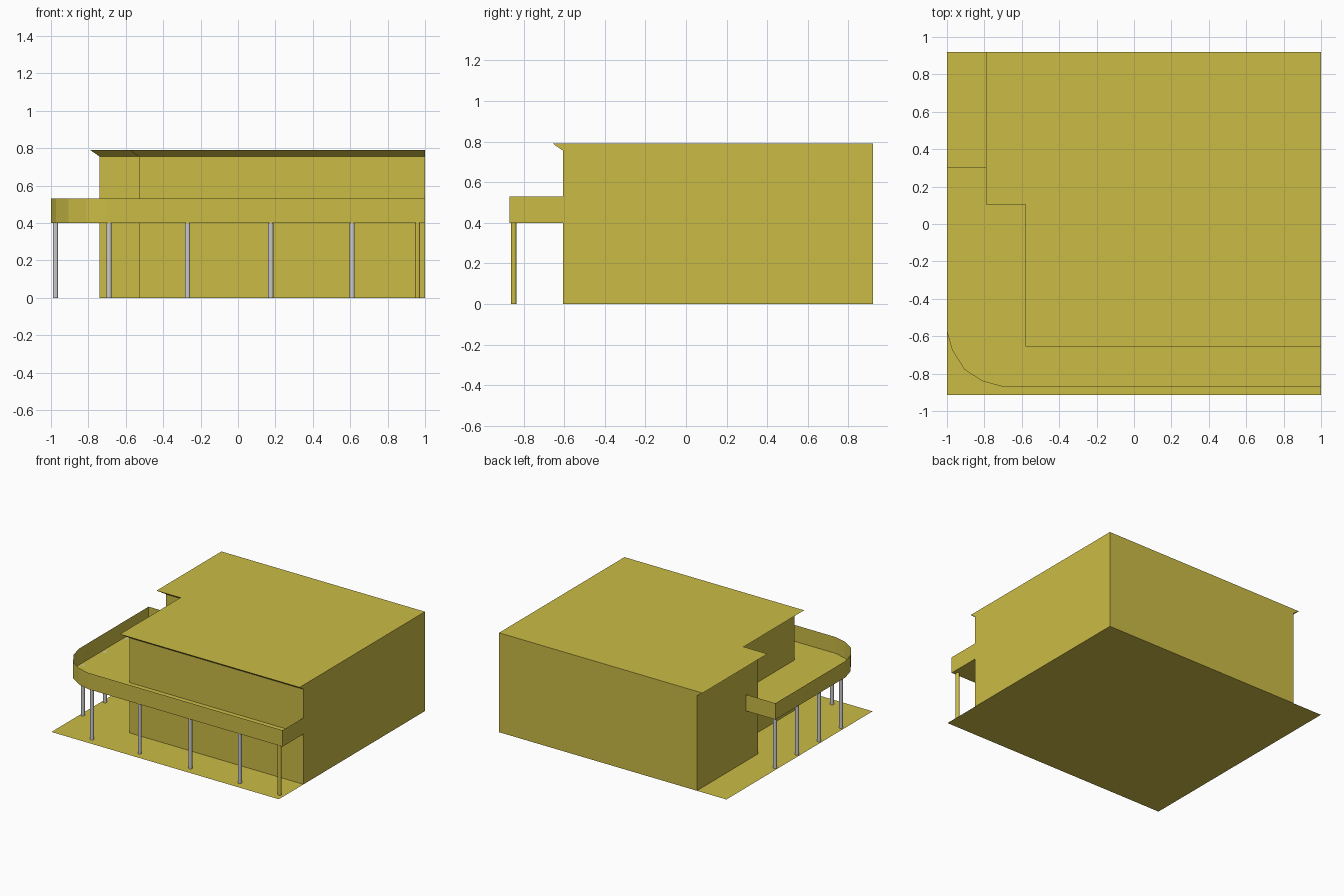
import bpy
import bmesh

if "Cube" in bpy.data.objects:
    bpy.data.objects.remove(bpy.data.objects["Cube"])

ochre = bpy.data.materials.new("ochre")
ochre.diffuse_color = (0.6, 0.5, 0.06, 1)
ochre.use_nodes = True
ochre.node_tree.nodes["Principled BSDF"].inputs["Base Color"].default_value = ochre.diffuse_color


def finish(bm, name, mat=None):
    mesh = bpy.data.meshes.new(name)
    bm.to_mesh(mesh)
    bm.free()
    obj = bpy.data.objects.new(name, mesh)
    bpy.context.collection.objects.link(obj)
    if mat:
        mesh.materials.append(mat)
    return obj


def ring(bm, outline, z):
    return [bm.verts.new((x, y, z)) for x, y in outline]


def skirt(bm, low, high, count=None):
    # quads between two rings; count limits how many edges get a wall
    n = len(low)
    for i in range(n if count is None else count):
        j = (i + 1) % n
        bm.faces.new((low[i], low[j], high[j], high[i]))


# Site slab: a flat sheet at ground level
bm = bmesh.new()
bm.faces.new(ring(bm, [(-1, -0.915), (1, -0.915), (1, 0.92), (-1, 0.92)], 0))
finish(bm, "ground_slab", ochre)


# Building: stepped footprint, with eaves flaring out on the front and left
def footprint(eave):
    return [(1, 0.92), (-0.74 - eave, 0.92), (-0.74 - eave, 0.155 - eave),
            (-0.53 - eave, 0.155 - eave), (-0.53 - eave, -0.605 - eave),
            (1, -0.605 - eave)]


bm = bmesh.new()
base = ring(bm, footprint(0), 0)
wall_top = ring(bm, footprint(0), 0.755)
roof = ring(bm, footprint(0.05), 0.79)
bm.faces.new(base[::-1])
skirt(bm, base, wall_top)
skirt(bm, wall_top, roof)
bm.faces.new(roof)
bmesh.ops.recalc_face_normals(bm, faces=bm.faces)
finish(bm, "building", ochre)

# Balcony: thin deck wrapping the corner, with a parapet on its open edges
outer = [(-0.74, 0.305), (-1, 0.305), (-1, -0.575), (-0.972, -0.675),
         (-0.905, -0.78), (-0.81, -0.84), (-0.71, -0.868), (1, -0.868),
         (1, -0.605)]
inner = [(-0.53, -0.605), (-0.53, 0.155), (-0.74, 0.155)]
bm = bmesh.new()
deck = ring(bm, outer + inner, 0.4)
bm.faces.new(deck[::-1])
rail = ring(bm, outer, 0.53)
skirt(bm, deck, rail, len(outer) - 1)
finish(bm, "balcony", ochre)


# Round posts under the balcony edge
def post(name, x, y, mat=None):
    bm = bmesh.new()
    bmesh.ops.create_cone(bm, cap_ends=True, segments=12, radius1=0.014,
                          radius2=0.014, depth=0.4)
    bmesh.ops.translate(bm, verts=bm.verts, vec=(x, y, 0.2))
    finish(bm, name, mat)


for i, x in enumerate((-0.69, -0.27, 0.175, 0.61)):
    post(f"front_post_{i + 1}", x, -0.848)
post("end_post", 0.96, -0.848, ochre)
for i in range(4):
    post(f"side_post_{i + 1}", -0.976, 0.276 - 0.2765 * i)
